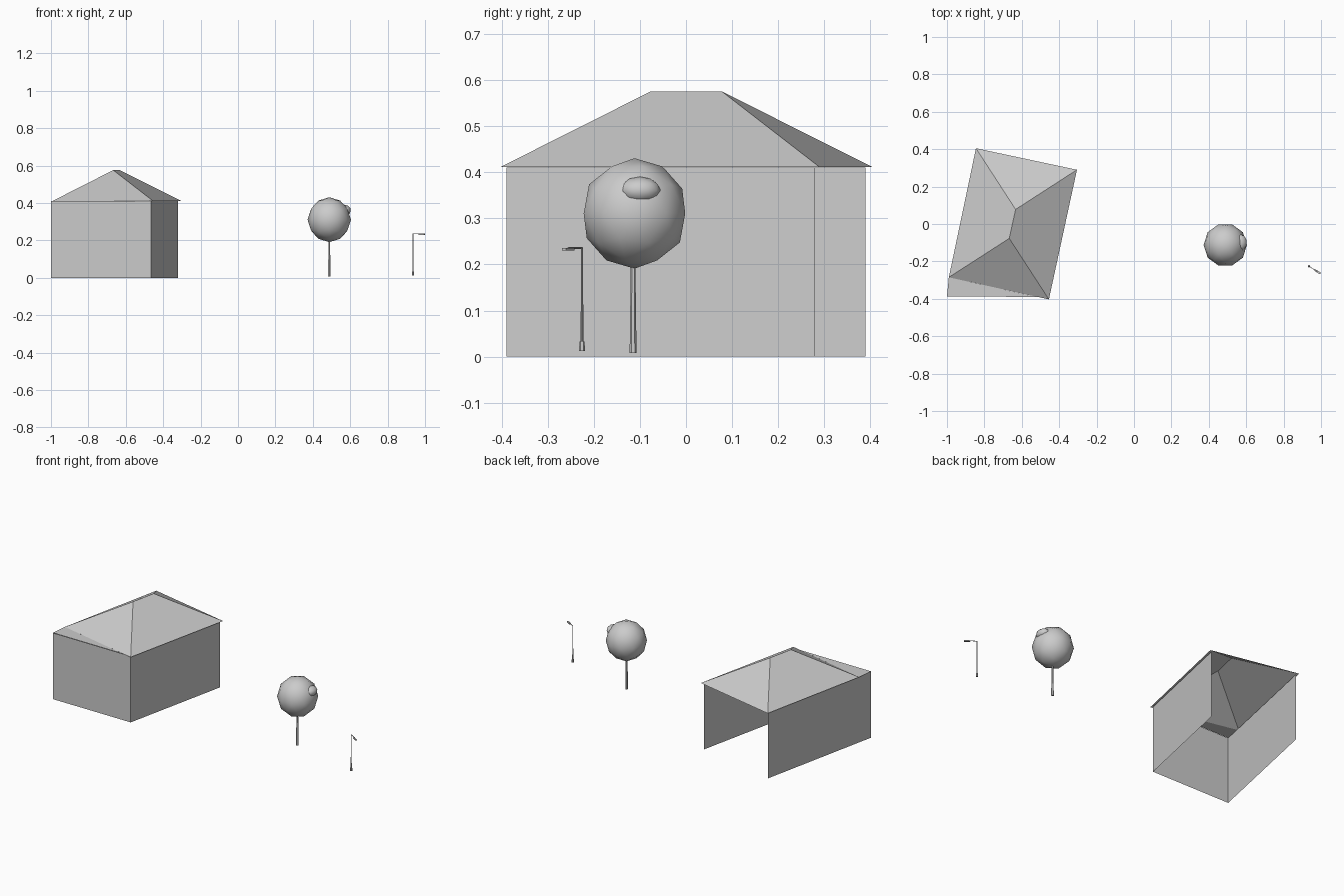
import bpy, bmesh, math
from mathutils import Vector

if "Cube" in bpy.data.objects:
    bpy.data.objects.remove(bpy.data.objects["Cube"])

EAVE, RIDGE = 0.412, 0.576


def mesh_object(name, verts, faces):
    me = bpy.data.meshes.new(name)
    me.from_pydata(verts, [], faces)
    ob = bpy.data.objects.new(name, me)
    bpy.context.collection.objects.link(ob)
    return ob


def tube(name, a, b, r1, r2, sides=6):
    """Tapered prism running from point a to point b."""
    a, b = Vector(a), Vector(b)
    bpy.ops.mesh.primitive_cone_add(vertices=sides, radius1=r1, radius2=r2,
                                    depth=(b - a).length, location=(a + b) / 2)
    ob = bpy.context.object
    ob.rotation_euler = (b - a).to_track_quat('Z', 'Y').to_euler()
    ob.name = name
    return ob


def blob(name, loc, scale):
    """Low-poly foliage ball with smooth shading."""
    bpy.ops.mesh.primitive_ico_sphere_add(subdivisions=2, radius=1, location=loc)
    ob = bpy.context.object
    ob.scale = scale
    ob.name = name
    bpy.ops.object.shade_smooth()
    return ob


# House walls: three thin sides, the back left open
plan = [(-0.836, 0.39), (-1.0, -0.387), (-0.464, -0.39), (-0.32, 0.28)]
verts = [(x, y, z) for z in (0, EAVE - 0.001) for x, y in plan]
mesh_object("house_walls", verts, [(i, i + 1, i + 5, i + 4) for i in range(3)])

# Hipped roof
eaves = [(-0.99, -0.285, EAVE), (-0.455, -0.403, EAVE),
         (-0.305, 0.29, EAVE), (-0.845, 0.405, EAVE)]
ridge = [(-0.667, -0.077, RIDGE), (-0.633, 0.078, RIDGE)]
mesh_object("hipped_roof", eaves + ridge,
            [(0, 1, 4), (1, 2, 5, 4), (2, 3, 5), (3, 0, 4, 5)])

# Flat ledge between the roof and the front wall
mesh_object("front_ledge",
            [(-1.0, -0.387, EAVE), (-0.515, -0.39, EAVE), (-0.99, -0.285, EAVE)],
            [(0, 1, 2)])

# Tree
tube("tree_trunk", (0.488, -0.115, 0.008), (0.488, -0.115, 0.2), 0.0075, 0.005)
crown = blob("tree_crown", (0.488, -0.112, 0.311), (0.116, 0.116, 0.12))
crown.rotation_euler.z = math.radians(18)
blob("crown_tuft", (0.568, -0.1, 0.361), (0.036, 0.045, 0.03))

# Street lamp
post = Vector((0.936, -0.226, 0))
out = Vector((0.84, -0.54, 0)).normalized()
up = Vector((0, 0, 1))
tube("lamp_base", post + up * 0.012, post + up * 0.033, 0.0065, 0.0055)
tube("lamp_post", post + up * 0.033, post + up * 0.237, 0.003, 0.0022)
tube("lamp_arm", post + up * 0.236, post + out * 0.055 + up * 0.236, 0.002, 0.002)
bpy.ops.mesh.primitive_cube_add(size=1, location=post + out * 0.055 + up * 0.233)
head = bpy.context.object
head.name = "lamp_head"
head.scale = (0.035, 0.01, 0.006)
head.rotation_euler.z = math.atan2(out.y, out.x)
bevel = head.modifiers.new("bevel", 'BEVEL')
bevel.width = 0.002
bevel.segments = 1
